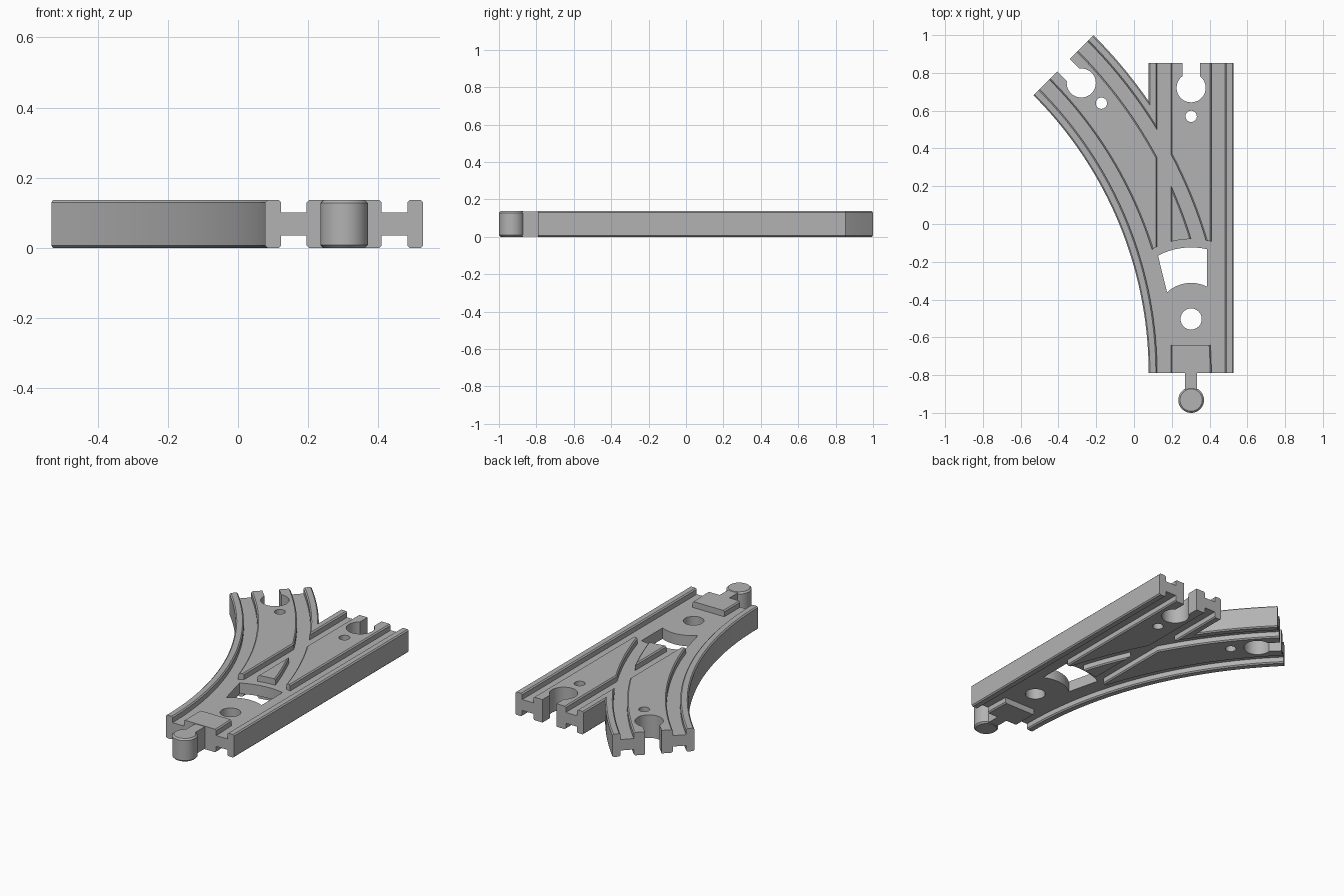
import bpy, bmesh, math
from mathutils import Matrix, Vector

if "Cube" in bpy.data.objects:
    bpy.data.objects.remove(bpy.data.objects["Cube"])

H, FLOOR = 0.137, 0.101          # total height, groove floor height
CX, Y0, Y1 = 0.3025, -0.79, 0.853  # straight centre line and ends
R, HALF, C = 2.305, 0.225, 0.007   # bend radius, half width, chamfer
BX = CX - R                        # bend centre x
END = math.pi / 4

plastic = bpy.data.materials.new("grey plastic")
plastic.diffuse_color = (0.45, 0.45, 0.45, 1)
plastic.use_nodes = True
plastic.node_tree.nodes["Principled BSDF"].inputs["Base Color"].default_value = plastic.diffuse_color


def finish(name, bm):
    bmesh.ops.recalc_face_normals(bm, faces=bm.faces)
    me = bpy.data.meshes.new(name)
    bm.to_mesh(me)
    bm.free()
    me.materials.append(plastic)
    ob = bpy.data.objects.new(name, me)
    bpy.context.collection.objects.link(ob)
    return ob


def sweep(name, profile, stations, place):
    """Closed (u, z) profile carried along stations."""
    bm = bmesh.new()
    rings = [[bm.verts.new(place(u, s, z)) for u, z in profile] for s in stations]
    n = len(profile)
    for a, b in zip(rings, rings[1:]):
        for i in range(n):
            bm.faces.new((a[i], a[(i + 1) % n], b[(i + 1) % n], b[i]))
    bm.faces.new(rings[0])
    bm.faces.new(rings[-1])
    return finish(name, bm)


def prism(name, pts, z0, z1, bevel=0):
    bm = bmesh.new()
    low = [bm.verts.new((x, y, z0)) for x, y in pts]
    top = [bm.verts.new((x, y, z1)) for x, y in pts]
    n = len(pts)
    caps = [bm.faces.new(low), bm.faces.new(top)]
    for i in range(n):
        j = (i + 1) % n
        bm.faces.new((low[i], low[j], top[j], top[i]))
    bmesh.ops.recalc_face_normals(bm, faces=bm.faces)
    if bevel:
        bmesh.ops.bevel(bm, geom=[e for f in caps for e in f.edges],
                        offset=bevel, segments=1, affect='EDGES')
    return finish(name, bm)


def circle(x, y, r, n=40):
    return [(x + r * math.cos(2 * math.pi * i / n), y + r * math.sin(2 * math.pi * i / n))
            for i in range(n)]


def box(x0, x1, y0, y1):
    return [(x0, y0), (x1, y0), (x1, y1), (x0, y1)]


def combine(ob, other, op):
    """Apply a boolean and remove the helper object."""
    mod = ob.modifiers.new("combine", 'BOOLEAN')
    mod.operation, mod.object, mod.solver = op, other, 'EXACT'
    dg = bpy.context.evaluated_depsgraph_get()
    dg.update()
    me = bpy.data.meshes.new_from_object(ob.evaluated_get(dg))
    ob.modifiers.clear()
    ob.data = me
    bpy.data.objects.remove(other)


def along(u, y, z):
    return (CX + u, y, z)


def around(u, a, z):
    return (BX + (R + u) * math.cos(a), Y0 + (R + u) * math.sin(a), z)


def steps(a, b, n):
    return [a + (b - a) * i / n for i in range(n + 1)]


# Track body: straight bar plus bend, with chamfered long edges
section = [(-HALF, C), (-HALF + C, 0), (HALF - C, 0), (HALF, C),
           (HALF, H - C), (HALF - C, H), (-HALF + C, H), (-HALF, H - C)]
body = sweep("track_body", section, [Y0, Y1], along)
combine(body, sweep("bend", section, steps(0, END, 36), around), 'UNION')

# Wheel grooves on both faces, flared at the rim
G0, G1 = 0.107, 0.180
for flip in (False, True):
    def fz(z):
        return H - z if flip else z
    for side in (-1, 1):
        groove = [(side * u, fz(z)) for u, z in
                  ((G0, FLOOR), (G1, FLOOR), (G1, H - C), (G1 + 2 * C, H + C),
                   (G0 - 2 * C, H + C), (G0, H - C))]
        combine(body, sweep("cut", groove, [-1.1, 1.1], along), 'DIFFERENCE')
        combine(body, sweep("cut", groove, steps(-0.02, END + 0.03, 40), around), 'DIFFERENCE')
    # Low area around the pivot, closed by an arc
    low = [around(-0.145, a, 0)[:2] for a in steps(math.asin(0.15 / 2.16), math.asin(0.632 / 2.16), 8)]
    low += [(x, -0.5 + math.sqrt(0.42 ** 2 - (x - CX) ** 2)) for x in steps(0.08, 0.45, 16)]
    low.append((0.45, -0.64))
    za, zb = (-0.1, H - FLOOR) if flip else (FLOOR, H + 0.1)
    combine(body, prism("cut", low, za, zb), 'DIFFERENCE')

# Window for the moving switch part
def arc(r, x0, x1):
    return [(x, -0.5 + math.sqrt(r * r - (x - CX) ** 2)) for x in steps(x0, x1, 14)]
window = arc(0.376, 0.127, 0.387) + arc(0.188, 0.387, 0.175)
combine(body, prism("cut", window, -0.1, H + 0.1), 'DIFFERENCE')

# Pivot hole, then socket and peg hole at each far end
combine(body, prism("cut", circle(CX, -0.503, 0.056), -0.1, H + 0.1), 'DIFFERENCE')
bend_end = Vector(around(0, END, 0))
for spot, turn in ((Vector((CX, Y1, 0)), 0), (bend_end, END)):
    m = Matrix.Translation(spot) @ Matrix.Rotation(turn, 4, 'Z')
    for pts in (circle(0, -0.132, 0.077), box(-0.046, 0.046, -0.12, 0.1),
                circle(0, -0.283, 0.03, 28)):
        pts = [(m @ Vector((x, y, 0)))[:2] for x, y in pts]
        combine(body, prism("cut", pts, -0.1, H + 0.1), 'DIFFERENCE')

# Connector: neck and round knob at the near end
connector = prism("connector", circle(CX, -0.932, 0.068), 0, H, 0.009)
combine(connector, prism("neck", box(CX - 0.032, CX + 0.032, -0.93, Y0 + 0.002), 0.003, H - 0.003), 'UNION')

# Smooth curved walls, crisp edges
for ob in (body, connector):
    bpy.ops.object.select_all(action='DESELECT')
    ob.select_set(True)
    bpy.context.view_layer.objects.active = ob
    bpy.ops.object.shade_smooth_by_angle(angle=math.radians(30))
